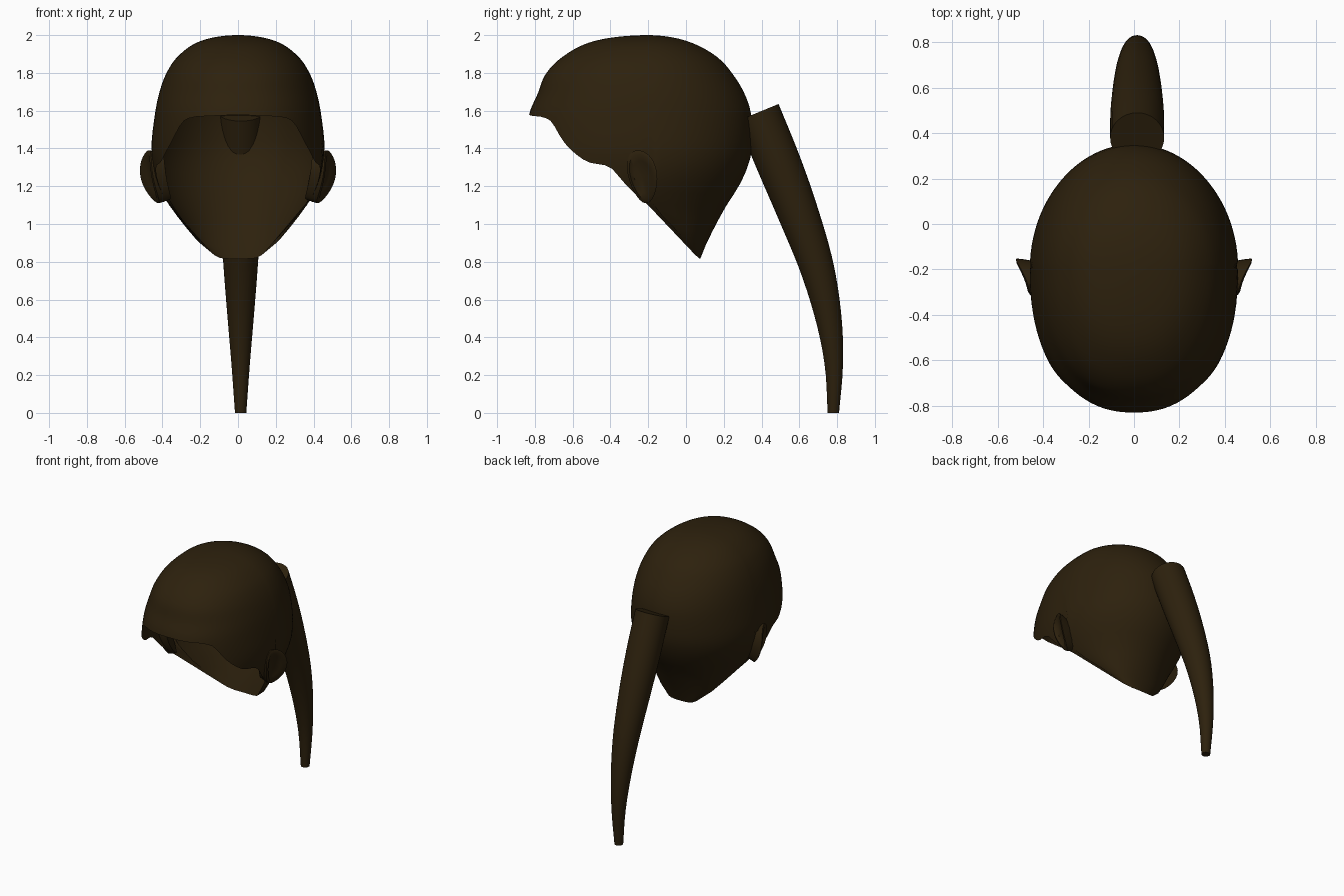
import bpy, bmesh, math
from mathutils import Vector

if "Cube" in bpy.data.objects:
    bpy.data.objects.remove(bpy.data.objects["Cube"])

hair = bpy.data.materials.new("dark brown")
hair.diffuse_color = (0.026, 0.015, 0.004, 1)
hair.use_nodes = True
hair.node_tree.nodes["Principled BSDF"].inputs["Base Color"].default_value = hair.diffuse_color


def interp(table, x):
    """Smooth interpolation of the rows (key, values...) at key x."""
    n = len(table)
    x = min(max(x, table[0][0]), table[-1][0])
    i = next((k for k in range(n - 1) if x <= table[k + 1][0]), n - 2)
    a, b = table[i], table[i + 1]
    p, q = table[max(i - 1, 0)], table[min(i + 2, n - 1)]
    h = b[0] - a[0]
    t = (x - a[0]) / h
    out = []
    for c in range(1, len(a)):
        ma = (b[c] - p[c]) / (b[0] - p[0]) * h
        mb = (q[c] - a[c]) / (q[0] - a[0]) * h
        out.append((2*t**3 - 3*t*t + 1) * a[c] + (t**3 - 2*t*t + t) * ma
                   + (3*t*t - 2*t**3) * b[c] + (t**3 - t*t) * mb)
    return out


def build(name, rings, cap_start=False, cap_end=False, angle=50):
    """Skin a list of closed point rings into a smooth-shaded object."""
    bm = bmesh.new()
    vs = [[bm.verts.new(p) for p in r] for r in rings]
    n = len(rings[0])
    for a, b in zip(vs, vs[1:]):
        for i in range(n):
            j = (i + 1) % n
            bm.faces.new((a[i], a[j], b[j], b[i]))
    if cap_start:
        bm.faces.new(vs[0])
    if cap_end:
        bm.faces.new(vs[-1])
    bmesh.ops.remove_doubles(bm, verts=bm.verts, dist=0.0005)
    bmesh.ops.recalc_face_normals(bm, faces=bm.faces)
    me = bpy.data.meshes.new(name)
    bm.to_mesh(me)
    bm.free()
    me.materials.append(hair)
    ob = bpy.data.objects.new(name, me)
    bpy.context.collection.objects.link(ob)
    bpy.context.view_layer.objects.active = ob
    ob.select_set(True)
    bpy.ops.object.shade_smooth_by_angle(angle=math.radians(angle))
    ob.select_set(False)
    return ob


# Hair cap cross-sections: height, front y, widest y, back y, half width
sections = [
    (2.00, -0.20, -0.20, -0.20, 0.00),
    (1.97, -0.48, -0.20, 0.00, 0.195),
    (1.88, -0.66, -0.20, 0.17, 0.325),
    (1.79, -0.745, -0.20, 0.25, 0.383),
    (1.69, -0.785, -0.20, 0.31, 0.418),
    (1.58, -0.83, -0.20, 0.345, 0.44),
    (1.40, -0.84, -0.20, 0.35, 0.459),
    (1.30, -0.83, -0.20, 0.325, 0.45),
    (1.20, -0.80, -0.22, 0.28, 0.42),
    (1.10, -0.70, -0.20, 0.215, 0.365),
    (1.00, -0.60, -0.10, 0.16, 0.29),
    (0.90, -0.50, 0.00, 0.11, 0.205),
    (0.815, -0.40, 0.06, 0.075, 0.10),
]
by_depth = [(math.sqrt(2 - r[0]),) + r[1:] for r in sections]

# Hairline seen from the side: y, z
hairline = [(-0.83, 1.578), (-0.72, 1.55), (-0.66, 1.455), (-0.60, 1.385), (-0.52, 1.33),
            (-0.40, 1.30), (-0.32, 1.21), (-0.20, 1.10), (-0.10, 1.015), (0.0, 0.885),
            (0.075, 0.815)]


def cap_point(theta, depth):
    front, mid, back, half = interp(by_depth, depth)
    c, s = -math.cos(theta), math.sin(theta)
    if c < 0:  # slightly boxy forehead
        e = 2 / 2.25
        c, s = -abs(c) ** e, math.copysign(abs(s) ** e, s)
    y = mid + c * ((back - mid) if c > 0 else (mid - front))
    return Vector((half * s, y, 2 - depth * depth))


# Hair cap: open shell, columns run from the crown down to the hairline
COLS, ROWS = 96, 32
columns = []
for k in range(COLS):
    th = 2 * math.pi * k / COLS
    d, d_max = 0.3, by_depth[-1][0]
    while d < d_max:
        p = cap_point(th, d)
        if p.z <= interp(hairline, p.y)[0]:
            break
        d += 0.002
    d = min(d, d_max)
    columns.append([cap_point(th, d * r / ROWS) for r in range(ROWS + 1)])
build("hair_cap", list(zip(*columns)), angle=80)

# Ponytail: tapered tube; height, y, radius
tail = [(0.0, 0.78, 0.030), (0.25, 0.783, 0.048), (0.50, 0.755, 0.069), (0.78, 0.69, 0.091),
        (1.08, 0.585, 0.109), (1.33, 0.487, 0.118), (1.59, 0.38, 0.119)]
rings = []
STEPS, SIDES = 24, 32
for s in range(STEPS + 1):
    z = 1.59 * s / STEPS
    y, r = interp(tail, z)
    ya, yb = interp(tail, z - 0.02)[0], interp(tail, z + 0.02)[0]
    t = Vector((0, yb - ya, min(z + 0.02, 1.59) - max(z - 0.02, 0))).normalized()
    if s == 0:
        t = Vector((0, 0, 1))
    side, out = Vector((1, 0, 0)), Vector((0, t.z, -t.y))
    rings.append([Vector((0.014, y, z)) + r * (math.cos(a) * side + math.sin(a) * out)
                  for a in (2 * math.pi * i / SIDES for i in range(SIDES))])
build("ponytail", rings, cap_start=True, cap_end=True)


# Ears: cupped ovals flaring out toward the back
def ear(name, sign):
    rings = []
    # size and outward offset: root, back, rim, inner rim, bowl, bowl centre
    for size, off in ((0.85, -0.075), (0.95, -0.03), (1.0, 0.0), (0.85, 0.003),
                      (0.6, -0.02), (0.0, -0.03)):
        ring = []
        for i in range(28):
            a = 2 * math.pi * i / 28
            u, v = 0.078 * size * math.cos(a), 0.14 * size * math.sin(a)
            u *= 1 + 0.2 * math.sin(a)
            y = -0.23 + u - 0.1 * v
            z = 1.25 + v - 0.15 * u
            x = 0.483 + off + 0.4 * u + 0.2 * v - 1.8 * v * v
            ring.append((sign * x, y, z))
        rings.append(ring)
    build(name, rings, cap_start=True)


ear("right_ear", 1)
ear("left_ear", -1)
